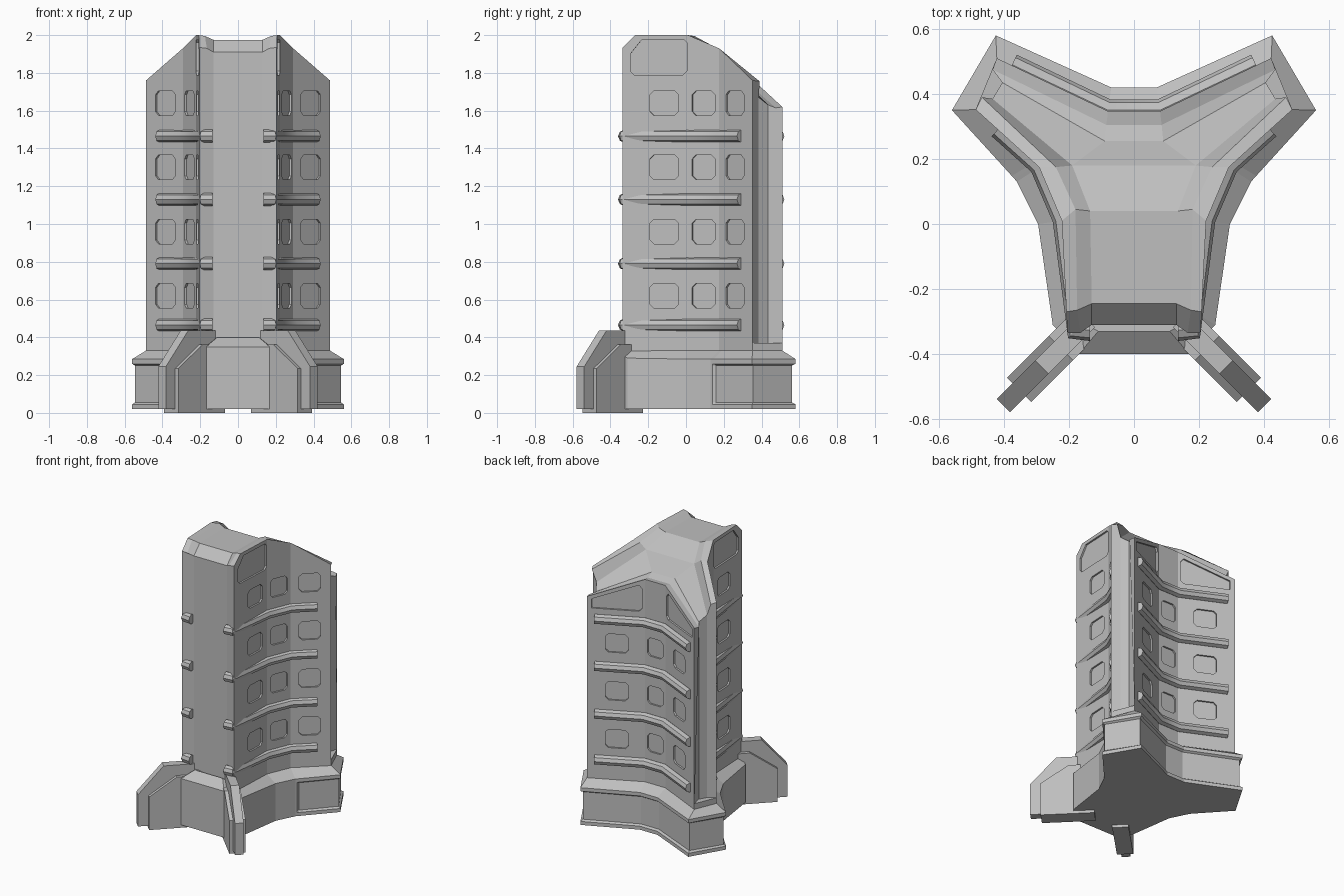
import bpy, bmesh
from mathutils import Vector

if "Cube" in bpy.data.objects:
    bpy.data.objects.remove(bpy.data.objects["Cube"])

stone = bpy.data.materials.new("stone_grey")
stone.use_nodes = True
GREY = (0.52, 0.52, 0.52, 1)
stone.diffuse_color = GREY
stone.node_tree.nodes["Principled BSDF"].inputs["Base Color"].default_value = GREY


def finish(name, bm):
    bmesh.ops.recalc_face_normals(bm, faces=bm.faces)
    mesh = bpy.data.meshes.new(name)
    bm.to_mesh(mesh)
    bm.free()
    mesh.materials.append(stone)
    obj = bpy.data.objects.new(name, mesh)
    bpy.context.collection.objects.link(obj)
    return obj


def loft(name, rings, bm=None):
    """Skin closed rings of 3D points and cap both ends."""
    own = bm is None
    bm = bm or bmesh.new()
    vs = [[bm.verts.new(p) for p in ring] for ring in rings]
    n = len(vs[0])
    for a, b in zip(vs, vs[1:]):
        for i in range(n):
            j = (i + 1) % n
            bm.faces.new((a[i], a[j], b[j], b[i]))
    bm.faces.new(vs[0])
    bm.faces.new(vs[-1])
    return finish(name, bm) if own else None


def both_sides(half):
    return half + [(-p[0],) + tuple(p[1:]) for p in reversed(half)]


def apply_modifier(obj, kind, **settings):
    mod = obj.modifiers.new(kind.title(), kind)
    for key, value in settings.items():
        setattr(mod, key, value)
    bpy.context.view_layer.objects.active = obj
    bpy.ops.object.modifier_apply(modifier=mod.name)


def recess(bm, a, b, outline, depth=0.012):
    """Cutter whose outline is (distance along wall a-b, height)."""
    a, b = Vector(a), Vector(b)
    d = (b - a).normalized()
    n = Vector((d.y, -d.x))
    loft("", [[(*(a + d * t + n * k), z) for t, z in outline] for k in (-depth, 0.03)], bm)


def rounded(mid, width, z, height=0.13, c=0.02):
    w, h = width / 2, height / 2
    return [(mid + x, z + y) for x, y in (
        (-w, c - h), (c - w, -h), (w - c, -h), (w, c - h),
        (w, h - c), (w - c, h), (c - w, h), (-w, h - c))]


def cut(obj, bm):
    cutter = finish("cutter", bm)
    cutter.hide_render = True
    apply_modifier(obj, "BOOLEAN", object=cutter, operation="DIFFERENCE", solver="EXACT")
    bpy.data.objects.remove(cutter)


def wall_section(outer, inner, core, top, core_z):
    return [(*outer, 0.3), (*outer, top), (*inner, top - 0.005), (*core, core_z), (*core, 0.3)]


ROWS = [0.62, 0.96, 1.3, 1.64]
BANDS = [0.465, 0.79, 1.13, 1.465]

# Outer corner points of the tower walls
A, B, C, D = (0.205, -0.335), (0.222, 0.01), (0.292, 0.175), (0.487, 0.352)
E, F = (0.422, 0.51), (0.08, 0.347)

# Inner core: front face, tip faces and the sunken roof
CORE = [(0.13, -0.31, 1.91), (0.13, -0.245, 1.975), (0.135, 0.04, 1.975), (0.19, 0.18, 1.89),
        (0.435, 0.385, 1.67), (0.405, 0.435, 1.63), (0.09, 0.255, 1.785)]
bm = bmesh.new()
R = [bm.verts.new(p) for p in CORE]
L = [bm.verts.new((-x, y, z)) for x, y, z in CORE]
for i in range(3):
    bm.faces.new((R[i], R[i + 1], L[i + 1], L[i]))
bm.faces.new((R[3], R[6], L[6], L[3]))
for S in (R, L):
    bm.faces.new(S[3:])
loop = R + L[::-1]
low = [bm.verts.new((v.co.x, v.co.y, 0.3)) for v in loop]
for i in range(len(loop)):
    j = (i + 1) % len(loop)
    bm.faces.new((loop[i], loop[j], low[j], low[i]))
bm.faces.new(low)
finish("tower_core", bm)

# Side walls with their parapet, windows and upper panel
side = loft("side_walls", [
    wall_section(A, (0.165, -0.335), CORE[0][:2], 1.935, 1.91),
    wall_section((0.208, -0.27), (0.175, -0.265), CORE[1][:2], 2.0, 1.975),
    wall_section(B, (0.18, 0.045), CORE[2][:2], 2.0, 1.975),
    wall_section(C, (0.24, 0.175), CORE[3][:2], 1.93, 1.89),
    wall_section(D, (0.468, 0.39), CORE[4][:2], 1.76, 1.67)])
bm = bmesh.new()
for z in ROWS:
    recess(bm, A, B, rounded(0.22, 0.15, z))
    recess(bm, B, C, rounded(0.09, 0.13, z))
    recess(bm, C, D, rounded(0.125, 0.14, z))
recess(bm, A, B, [(0.04, 1.81), (0.06, 1.79), (0.32, 1.79), (0.34, 1.81),
                  (0.34, 1.96), (0.325, 1.975), (0.1, 1.975), (0.04, 1.9)])
cut(side, bm)
apply_modifier(side, "MIRROR")

# Back wall with its parapet, windows and slanted panels
half = [wall_section(E, (0.435, 0.475), CORE[5][:2], 1.62, 1.63),
        wall_section(F, (0.085, 0.305), CORE[6][:2], 1.77, 1.785)]
flip = [[(-x, y, z) for x, y, z in ring] for ring in reversed(half)]
back = loft("back_wall", half + flip)
bm = bmesh.new()
EL, FL = (-E[0], E[1]), (-F[0], F[1])
for z in ROWS[:3]:
    recess(bm, E, F, rounded(0.195, 0.15, z))
    recess(bm, F, FL, rounded(0.08, 0.12, z))
    recess(bm, FL, EL, rounded(0.182, 0.15, z))
panel = [(0.03, 1.54), (0.34, 1.54), (0.36, 1.56), (0.36, 1.7), (0.34, 1.725), (0.03, 1.605)]
recess(bm, E, F, panel)
recess(bm, FL, EL, [(0.377 - t, z) for t, z in panel])
cut(back, bm)

# Sills closing the grooves at the wing tips
tip = [D, E, CORE[5][:2], CORE[4][:2]]
sill = loft("groove_sills", [[(*p, z) for p in tip] for z in (0.3, 0.37)])
apply_modifier(sill, "MIRROR")


# Rounded bands wrapping the walls
def band(name, path, z):
    curve = bpy.data.curves.new(name, "CURVE")
    curve.dimensions = "3D"
    curve.bevel_depth = 0.034
    curve.bevel_resolution = 2
    curve.use_fill_caps = True
    spline = curve.splines.new("POLY")
    spline.points.add(len(path) - 1)
    for point, p in zip(spline.points, path):
        point.co = (*p, z, 1)
    curve.materials.append(stone)
    obj = bpy.data.objects.new(name, curve)
    bpy.context.collection.objects.link(obj)
    bpy.ops.object.select_all(action="DESELECT")
    obj.select_set(True)
    bpy.context.view_layer.objects.active = obj
    bpy.ops.object.convert(target="MESH")
    bpy.ops.object.shade_smooth_by_angle()
    return bpy.context.view_layer.objects.active


for z in BANDS:
    obj = band("side_band", [(0.135, -0.326), (0.18, -0.326), (0.217, 0.015), (0.288, 0.18), (0.415, 0.295)], z)
    apply_modifier(obj, "MIRROR")
    band("back_band", both_sides([(0.375, 0.49), (0.08, 0.35)]), z)

# Flared base: each entry is outline, recessed outline, top outline, edge height, top height
BASE = [((0.17, -0.4), (0.17, -0.4), (0.11, -0.33), 0.35, 0.4),
        ((0.25, -0.31), (0.25, -0.31), (0.2, -0.28), 0.29, 0.335),
        ((0.295, 0), (0.295, 0), B, 0.285, 0.33),
        ((0.36, 0.13), (0.36, 0.13), C, 0.285, 0.33),
        ((0.368, 0.139), (0.368, 0.139), (0.3, 0.182), 0.285, 0.33),
        ((0.376, 0.148), (0.368, 0.158), (0.307, 0.189), 0.285, 0.33),
        ((0.56, 0.35), (0.545, 0.355), D, 0.285, 0.33),
        ((0.425, 0.58), (0.418, 0.56), E, 0.285, 0.33),
        ((0.07, 0.42), (0.07, 0.405), F, 0.285, 0.33)]
rings = [both_sides([(*b[k], z) for b in BASE])
         for k, z in ((0, 0.02), (0, 0.045), (1, 0.055), (1, 0.25), (0, 0.26))]
rings.append(both_sides([(*b[0], b[3]) for b in BASE]))
rings.append(both_sides([(*b[2], b[4]) for b in BASE]))
loft("base", rings)


# Diagonal buttresses at the front corners
def buttress(name, profile, width):
    k = width / 2 * 0.7071
    obj = loft(name, [[(x + s * k, -0.157 - x + s * k, z) for x, z in profile] for s in (-1, 1)])
    apply_modifier(obj, "MIRROR")


buttress("buttress_foot", [(0.107, 0), (0.353, 0), (0.353, 0.235), (0.225, 0.362), (0.107, 0.362)], 0.106)
buttress("buttress_fin", [(0.14, 0.02), (0.402, 0.02), (0.402, 0.245), (0.283, 0.437), (0.14, 0.437)], 0.057)
